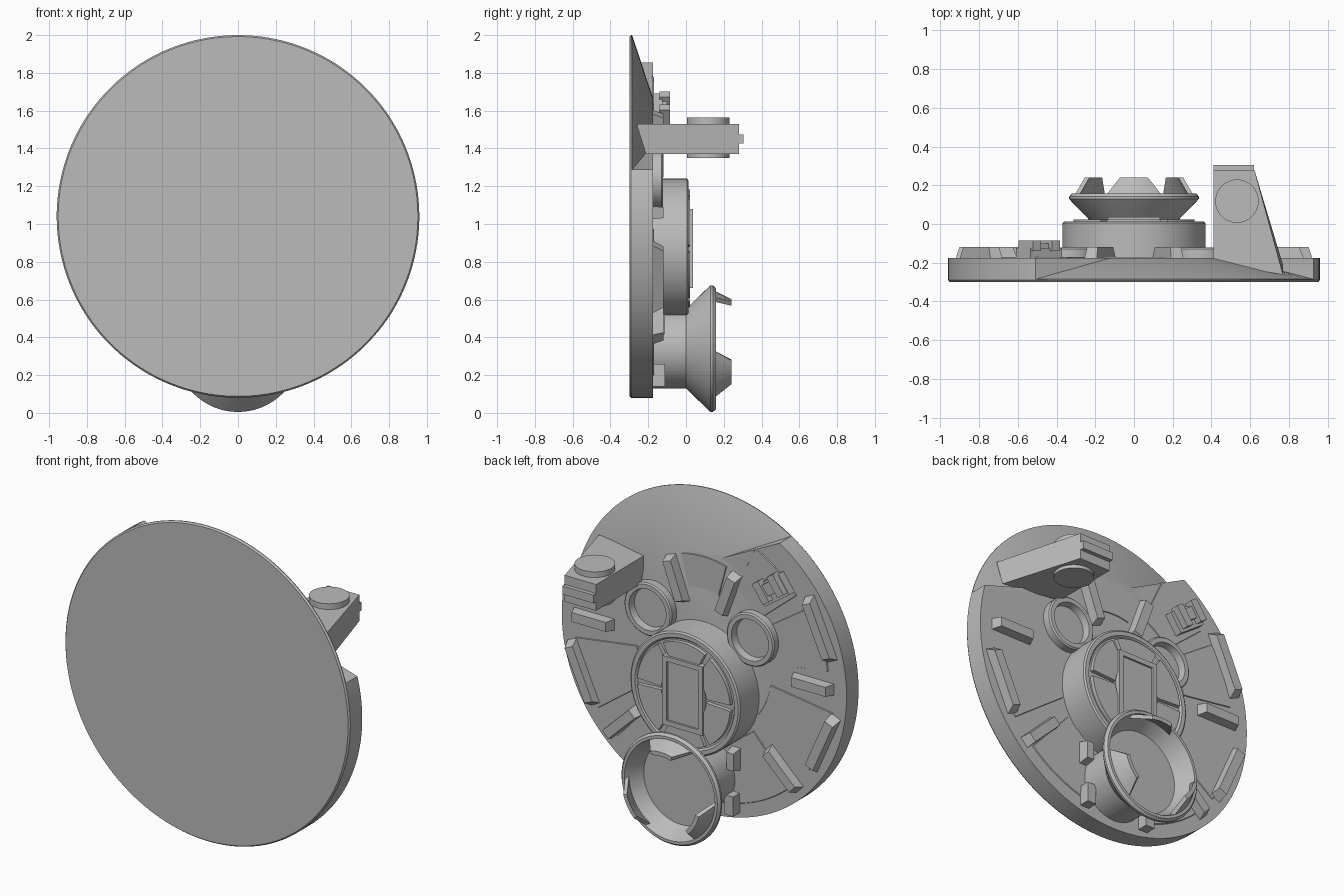
import bpy, bmesh
from math import sin, cos, pi, radians, atan2, hypot

cube = bpy.data.objects.get("Cube")
if cube:
    bpy.data.objects.remove(cube)

grey = bpy.data.materials.new("plain grey")
grey.use_nodes = True
COLOUR = (0.5, 0.5, 0.5, 1)
grey.diffuse_color = COLOUR
grey.node_tree.nodes["Principled BSDF"].inputs["Base Color"].default_value = COLOUR

DISC_Z, HUB_Z, DISH_Z = 1.04, 0.87, 0.34
BACK = -0.175


def finish(name, bm, smooth=True):
    bmesh.ops.remove_doubles(bm, verts=bm.verts, dist=1e-5)
    bmesh.ops.recalc_face_normals(bm, faces=bm.faces)
    me = bpy.data.meshes.new(name)
    bm.to_mesh(me)
    bm.free()
    me.materials.append(grey)
    if smooth:
        me.shade_smooth()
        me.set_sharp_from_angle(angle=radians(25))
    ob = bpy.data.objects.new(name, me)
    bpy.context.collection.objects.link(ob)
    return ob


def loft(bm, a, b):
    n = len(a)
    for i in range(n):
        quad = (a[i], a[(i + 1) % n], b[(i + 1) % n], b[i])
        bm.faces.new(quad)


def lathe(name, profile, cx, cz, n=64):
    """Turn (radius, y) points about an axis along y; cap both ends."""
    bm = bmesh.new()
    rings = [[bm.verts.new((cx + r * cos(2 * pi * i / n), y, cz + r * sin(2 * pi * i / n)))
              for i in range(n)] for r, y in profile]
    for a, b in zip(rings, rings[1:]):
        loft(bm, a, b)
    bm.faces.new(rings[0])
    bm.faces.new(rings[-1])
    return finish(name, bm)


def prism(name, pts, y0, y1, taper=1.0):
    """Extrude an (x, z) outline along y, shrinking the far end."""
    cx = sum(p[0] for p in pts) / len(pts)
    cz = sum(p[1] for p in pts) / len(pts)
    bm = bmesh.new()
    a = [bm.verts.new((x, y0, z)) for x, z in pts]
    b = [bm.verts.new((cx + (x - cx) * taper, y1, cz + (z - cz) * taper)) for x, z in pts]
    loft(bm, a, b)
    bm.faces.new(a)
    bm.faces.new(b)
    return finish(name, bm, False)


def rect(cx, cz, length, width, angle):
    c, s = cos(radians(angle)), sin(radians(angle))
    h, w = length / 2, width / 2
    return [(cx + u * c - v * s, cz + u * s + v * c)
            for u, v in ((-h, -w), (h, -w), (h, w), (-h, w))]


def sector(cz, r0, r1, a0, a1, n=12):
    arc = [radians(a0 + (a1 - a0) * i / n) for i in range(n + 1)]
    return ([(r1 * cos(a), cz + r1 * sin(a)) for a in arc]
            + [(r0 * cos(a), cz + r0 * sin(a)) for a in reversed(arc)])


# Main disc, with a conical slope cut into the upper back rim
CUT0, CUT1, IN0, IN1 = 15, 122, 37, 101
steps = 54
columns = []
for i in range(steps + 1):
    t = i / steps
    columns.append((CUT0 + (CUT1 - CUT0) * t, IN0 + (IN1 - IN0) * t, -0.285))
for i in range(2 * steps + 1):
    t = i / (2 * steps)
    columns.append((CUT1 + (CUT0 + 360 - CUT1) * t, IN1 + (IN0 + 360 - IN1) * t, BACK))
bm = bmesh.new()


def ring_vert(r, y, deg):
    a = radians(deg)
    return bm.verts.new((r * cos(a), y, DISC_Z + r * sin(a)))


rings = [[ring_vert(0.952, -0.3, o) for o, i, y in columns],
         [ring_vert(0.96, -0.29, o) for o, i, y in columns],
         [ring_vert(0.96, y, o) for o, i, y in columns],
         [ring_vert(0.63, BACK, i) for o, i, y in columns]]
for a, b in zip(rings, rings[1:]):
    loft(bm, a, b)
bmesh.ops.remove_doubles(bm, verts=bm.verts, dist=1e-5)
bmesh.ops.holes_fill(bm, edges=[e for e in bm.edges if e.is_boundary], sides=0)
finish("main_disc", bm)

# Shallow sector panels on the back
for a0, a1, r0, r1 in ((188, 216, 0.45, 0.88), (-36, -8, 0.45, 0.88), (146, 172, 0.5, 0.85),
                       (228, 254, 0.5, 0.88), (286, 312, 0.5, 0.88), (75, 105, 0.4, 0.6),
                       (115, 140, 0.5, 0.82)):
    prism("back_panel", sector(DISC_Z, r0, r1, a0, a1), BACK - 0.004, BACK + 0.005, 0.97)

# Raised bars, mirrored left and right
for x, z, length, angle in ((0.175, 1.46, 0.29, 70), (0.74, 1.06, 0.28, 0),
                            (0.81, 0.72, 0.40, 66), (0.54, 0.49, 0.30, -44)):
    for s in (-1, 1):
        prism("raised_bar", rect(s * x, z, length, 0.07, s * angle), BACK - 0.01, -0.12, 0.82)
prism("rim_bar", rect(-0.79, 1.41, 0.40, 0.07, 66), BACK - 0.01, -0.12, 0.82)

# Latch block near the upper rim
prism("latch_base", rect(-0.49, 1.58, 0.20, 0.13, -35), BACK - 0.01, -0.125)
for off in (-0.06, 0.06):
    prism("latch_jaw", rect(-0.49 + off * 0.82, 1.6 - off * 0.57, 0.05, 0.13, -35), -0.14, -0.085)
prism("latch_core", rect(-0.49, 1.6, 0.09, 0.07, -35), -0.14, -0.10)

# Two round sockets
for s in (-1, 1):
    lathe("round_socket", [(0.16, BACK - 0.01), (0.16, -0.13), (0.152, -0.122), (0.125, -0.122),
                           (0.118, -0.165)], s * 0.345, 1.24, 48)

# Central hub with segmented dial and framed window
lathe("hub", [(0.37, BACK - 0.01), (0.37, 0.005), (0.36, 0.013), (0.335, 0.013), (0.325, 0.0)],
      0, HUB_Z, 80)
for a0, a1 in ((3, 57), (63, 117), (123, 177), (183, 237), (243, 297), (303, 357)):
    prism("dial_segment", sector(HUB_Z, 0.15, 0.315, a0, a1), -0.01, 0.022, 0.98)
prism("window_base", rect(0, HUB_Z, 0.27, 0.42, 0), -0.01, 0.024)
for s in (-1, 1):
    prism("window_side", rect(s * 0.12, HUB_Z, 0.03, 0.42, 0), 0.0, 0.036)
    prism("window_end", rect(0, HUB_Z + s * 0.195, 0.27, 0.03, 0), 0.0, 0.036)

# Flared dish on a post
lathe("dish", [(0.21, BACK - 0.01), (0.21, 0.0), (0.325, 0.118), (0.335, 0.13), (0.335, 0.142),
               (0.322, 0.158), (0.305, 0.158), (0.25, 0.05)], 0, DISH_Z, 64)

# Three claws leaning in from the dish rim
for mid in (90, 210, 330):
    bm = bmesh.new()
    levels = []
    for r, y, half, thick in ((0.318, 0.13, 30, 0.025), (0.262, 0.24, 16, 0.025)):
        arc = [radians(mid - half + 2 * half * i / 8) for i in range(9)]
        outline = [(r, a) for a in arc] + [(r - thick, a) for a in reversed(arc)]
        levels.append([bm.verts.new((q * cos(a), y, DISH_Z + q * sin(a))) for q, a in outline])
    loft(bm, *levels)
    bm.faces.new(levels[0])
    bm.faces.new(levels[1])
    finish("dish_claw", bm)

# Brackets beside the dish post
for s in (-1, 1):
    prism("post_bracket", rect(s * 0.21, 0.2, 0.06, 0.12, 0), BACK - 0.01, -0.11)
    prism("post_rib", rect(s * 0.22, 0.47, 0.06, 0.14, 0), BACK - 0.01, -0.11, 0.75)


# Side arm, tapered in plan with a slanted root
def plan_solid(name, plan, z0, z1, slant=0.0):
    bm = bmesh.new()
    low = [bm.verts.new((x, y + (slant if y < -0.1 else 0), z0)) for x, y in plan]
    top = [bm.verts.new((x, y, z1)) for x, y in plan]
    loft(bm, low, top)
    bm.faces.new(low)
    bm.faces.new(top)
    return finish(name, bm)


plan_solid("side_arm", [(0.41, -0.2), (0.77, -0.262), (0.622, 0.28), (0.41, 0.28)],
           1.37, 1.53, 0.05)
plan_solid("arm_tip", [(0.41, 0.27), (0.62, 0.27), (0.62, 0.305), (0.41, 0.305)], 1.425, 1.475)
pivot = [(0.532 + 0.112 * cos(2 * pi * i / 40), 0.118 + 0.112 * sin(2 * pi * i / 40))
         for i in range(40)]
plan_solid("arm_pivot", pivot, 1.35, 1.565)
